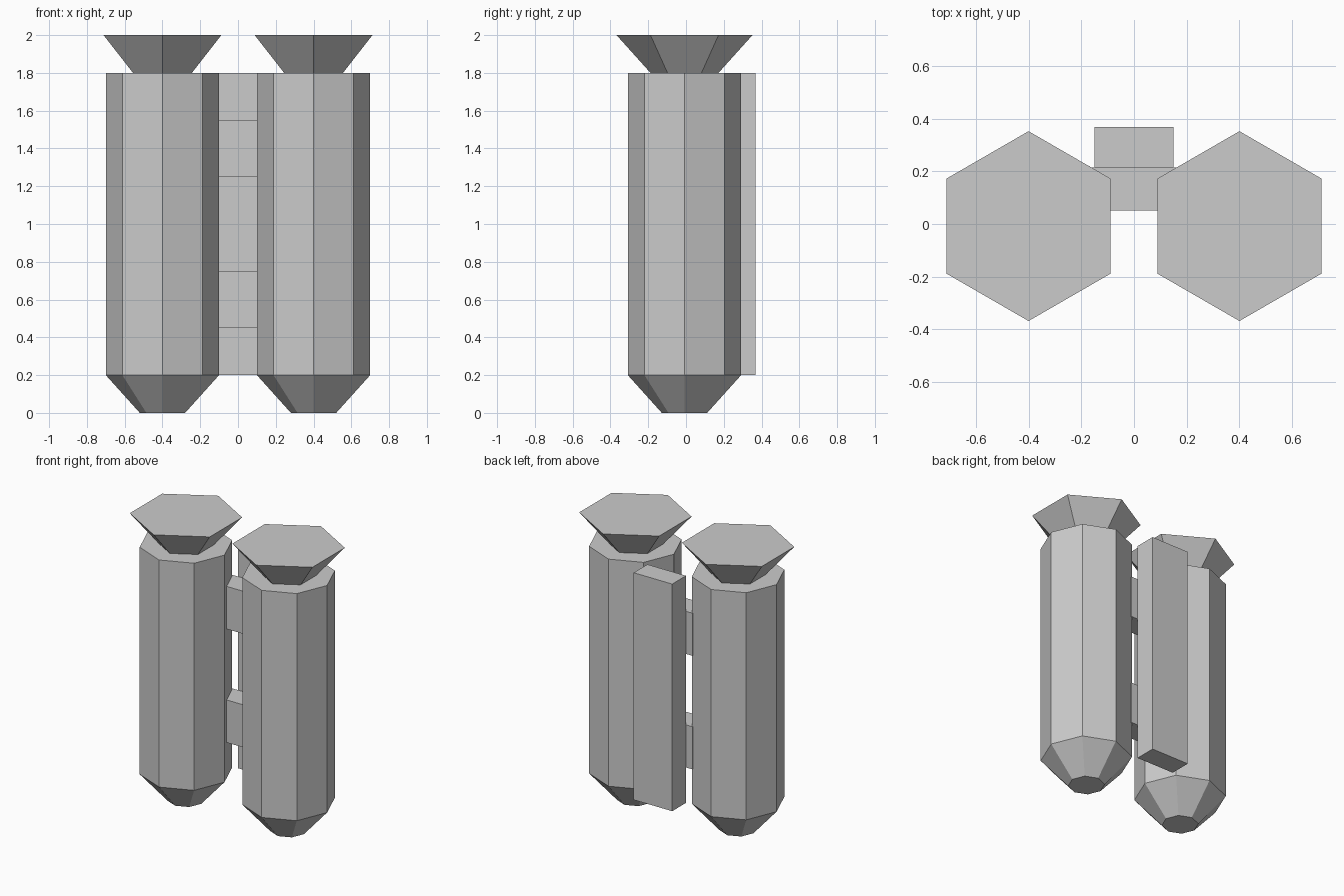
import bpy

if "Cube" in bpy.data.objects:
    bpy.data.objects.remove(bpy.data.objects["Cube"])

Y = -0.008  # tank axis sits slightly forward of the centre


def frustum(name, sides, r_bottom, r_top, x, z0, z1):
    bpy.ops.mesh.primitive_cone_add(vertices=sides, radius1=r_bottom, radius2=r_top,
                                    depth=z1 - z0, location=(x, Y, (z0 + z1) / 2))
    bpy.context.object.name = name


def box(name, lo, hi):
    bpy.ops.mesh.primitive_cube_add(size=1, location=[(a + b) / 2 for a, b in zip(lo, hi)])
    ob = bpy.context.object
    ob.name = name
    ob.scale = [b - a for a, b in zip(lo, hi)]
    bpy.ops.object.transform_apply(location=False, rotation=False, scale=True)


# Twin tanks: octagonal body, tapered base, flared hexagonal nozzle
for side, x in (("left", -0.4), ("right", 0.4)):
    frustum(f"{side}_tank_base", 8, 0.12, 0.3, x, 0.0, 0.2)
    frustum(f"{side}_tank_body", 8, 0.3, 0.3, x, 0.2, 1.8)
    frustum(f"{side}_nozzle", 6, 0.18, 0.36, x, 1.8, 2.0)

# Back plate
box("back_plate", (-0.15, 0.215, 0.2), (0.15, 0.368, 1.8))

# Cross braces joining the tanks to the plate
for name, z in (("lower_brace", 0.45), ("upper_brace", 1.25)):
    box(name, (-0.2, 0.052, z), (0.2, 0.215, z + 0.3))
